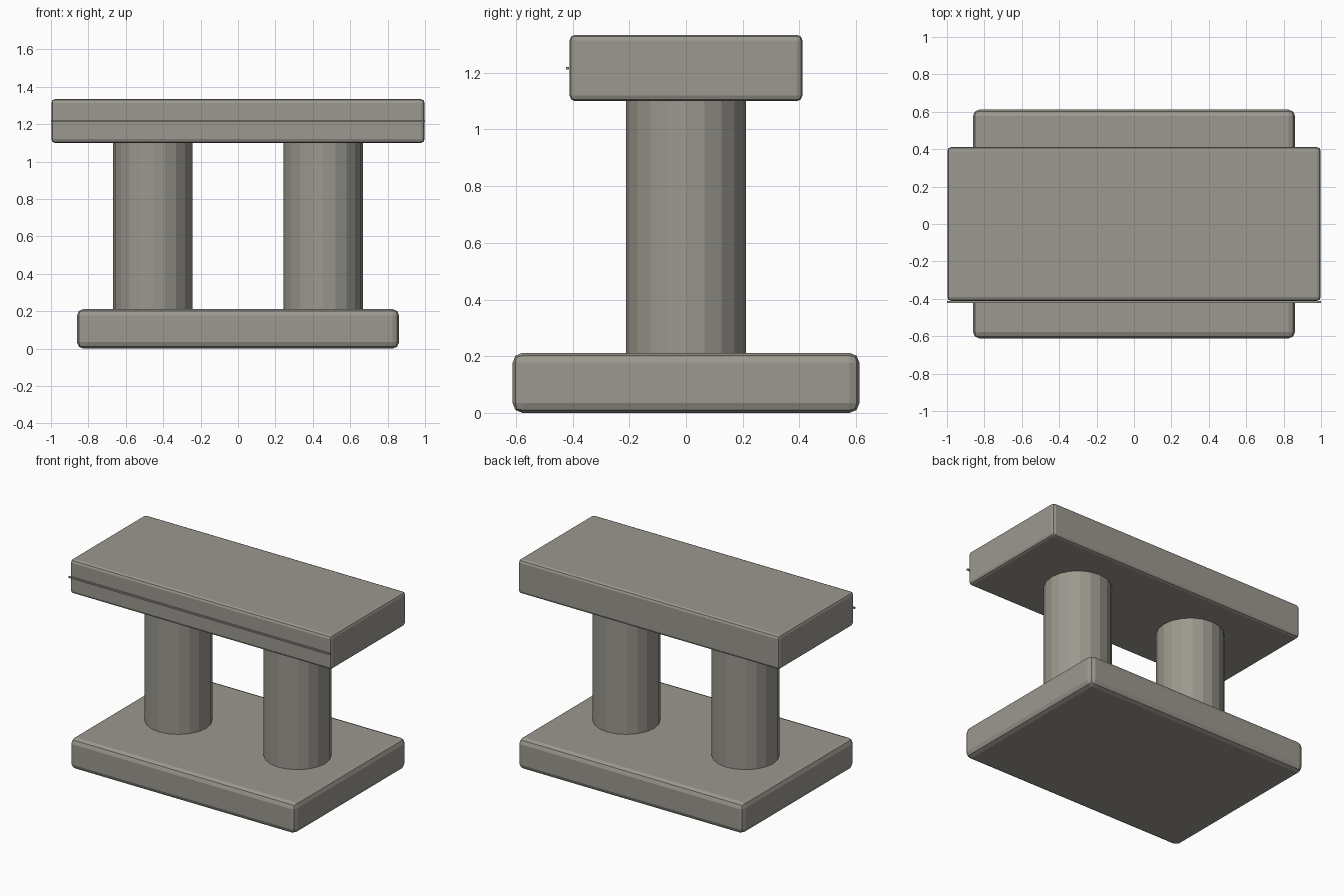
import bpy, math

if "Cube" in bpy.data.objects:
    bpy.data.objects.remove(bpy.data.objects["Cube"])

stone = bpy.data.materials.new("warm grey stone")
stone.diffuse_color = (0.33, 0.315, 0.275, 1)
stone.use_nodes = True
stone.node_tree.nodes["Principled BSDF"].inputs["Base Color"].default_value = stone.diffuse_color


def box(name, size, centre, bevel=0.0):
    bpy.ops.mesh.primitive_cube_add(size=1, location=centre)
    ob = bpy.context.object
    ob.name = name
    ob.scale = size
    bpy.ops.object.transform_apply(location=False, rotation=False, scale=True)
    if bevel:
        mod = ob.modifiers.new("rounded edges", 'BEVEL')
        mod.width = bevel
        mod.segments = 2
    ob.data.materials.append(stone)
    return ob


# base plinth and top slab
box("base_slab", (1.722, 1.224, 0.212), (0, 0, 0.106), 0.035)
box("top_slab", (1.996, 0.822, 0.234), (0, 0, 1.217), 0.02)

# thin trim strip just in front of the top slab
box("front_trim", (2.0, 0.01, 0.01), (0, -0.418, 1.216))

# two faceted columns
for side, x in (("left", -0.455), ("right", 0.455)):
    z0, z1 = 0.20, 1.11
    bpy.ops.mesh.primitive_cylinder_add(vertices=20, radius=0.212, depth=z1 - z0,
                                        location=(x, 0, (z0 + z1) / 2))
    column = bpy.context.object
    column.name = side + "_column"
    column.data.materials.append(stone)
